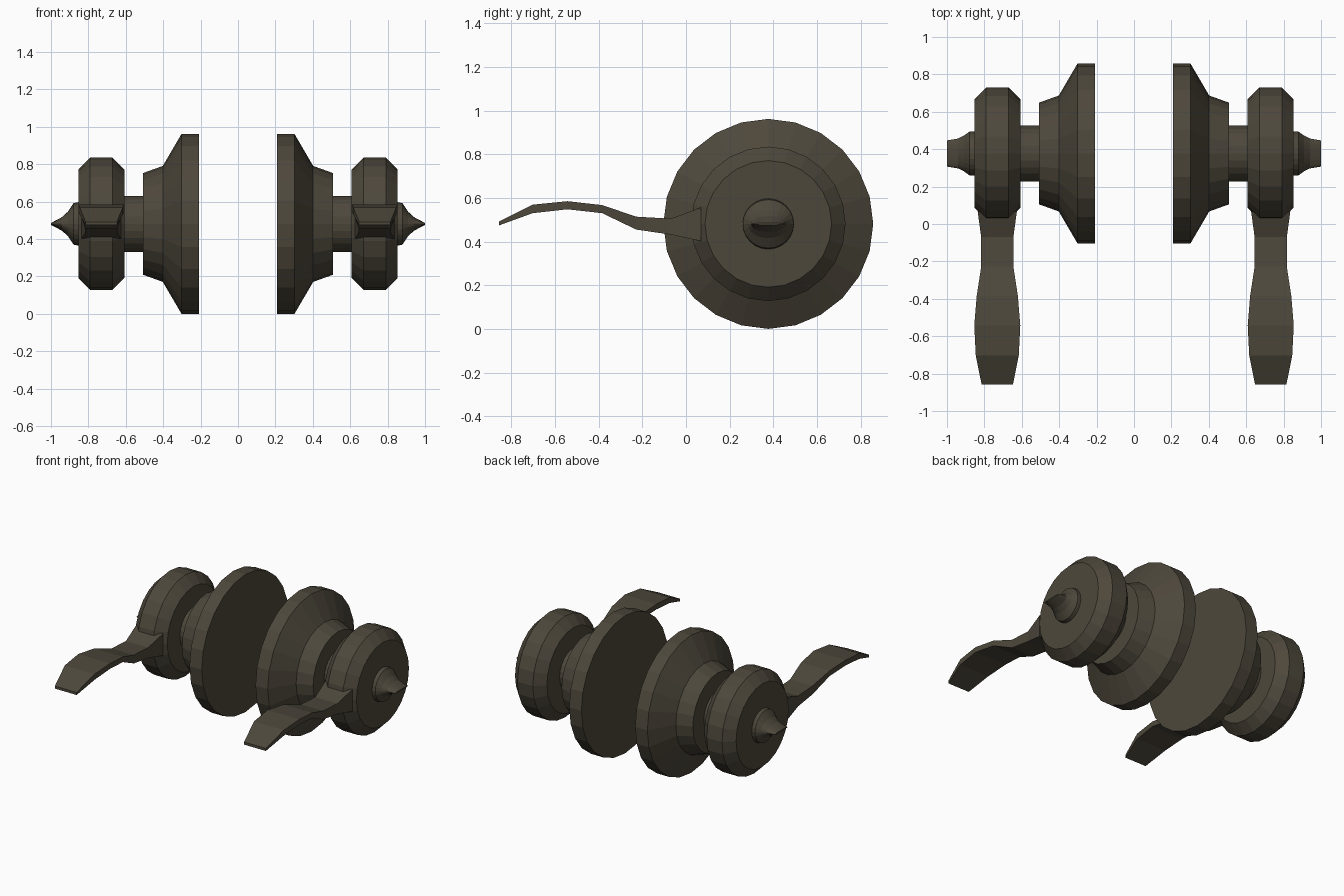
import bpy, bmesh, math

if "Cube" in bpy.data.objects:
    bpy.data.objects.remove(bpy.data.objects["Cube"])

CY, CZ = 0.377, 0.481   # axis of the door handle set
SIDES = 24

bronze = bpy.data.materials.new("dark bronze")
bronze.diffuse_color = (0.075, 0.064, 0.044, 1)
bronze.use_nodes = True
bronze.node_tree.nodes["Principled BSDF"].inputs["Base Color"].default_value = bronze.diffuse_color


def loft(name, rings):
    """Skin a list of closed rings and cap both ends."""
    bm = bmesh.new()
    loops = [[bm.verts.new(p) for p in ring] for ring in rings]
    n = len(loops[0])
    for a, b in zip(loops, loops[1:]):
        for i in range(n):
            j = (i + 1) % n
            bm.faces.new((a[i], a[j], b[j], b[i]))
    bm.faces.new(loops[0])
    bm.faces.new(loops[-1])
    bmesh.ops.recalc_face_normals(bm, faces=bm.faces)
    mesh = bpy.data.meshes.new(name)
    bm.to_mesh(mesh)
    bm.free()
    mesh.materials.append(bronze)
    obj = bpy.data.objects.new(name, mesh)
    bpy.context.collection.objects.link(obj)


def ring(x, ry, rz):
    angles = [2 * math.pi * i / SIDES for i in range(SIDES)]
    return [(x, CY + ry * math.cos(a), CZ + rz * math.sin(a)) for a in angles]


def turned(name, side, profile):
    """Part turned around the x axis: (x, radius) or (x, y radius, z radius)."""
    loft(name, [ring(side * p[0], p[1], p[-1]) for p in profile])


# lever stations: y, top z, bottom z, half width
LEVER = [(0.068, 0.556, 0.402, 0.105), (-0.07, 0.505, 0.432, 0.086),
         (-0.228, 0.514, 0.455, 0.086), (-0.384, 0.567, 0.530, 0.110),
         (-0.543, 0.585, 0.548, 0.123), (-0.703, 0.569, 0.530, 0.115),
         (-0.857, 0.492, 0.474, 0.084)]

for label, s in (("left", -1), ("right", 1)):
    # stepped wall plate
    turned(label + "_wall_plate", s, [(0.208, 0.481), (0.302, 0.481), (0.402, 0.31), (0.507, 0.272)])
    # neck between plate and knob
    turned(label + "_neck", s, [(0.50, 0.15), (0.615, 0.15)])
    # chamfered knob
    turned(label + "_knob", s, [(0.608, 0.29), (0.672, 0.354), (0.79, 0.354), (0.854, 0.29)])
    # turn button pinched to a flat blade
    turned(label + "_turn_button", s, [(0.85, 0.117, 0.117), (0.879, 0.117, 0.111),
                                       (0.91, 0.095, 0.065), (0.94, 0.08, 0.037),
                                       (1.0, 0.07, 0.005)])
    # curved lever
    cx = s * 0.731
    loft(label + "_lever", [[(cx - w, y, t), (cx + w, y, t), (cx + w, y, b), (cx - w, y, b)]
                            for y, t, b, w in LEVER])
